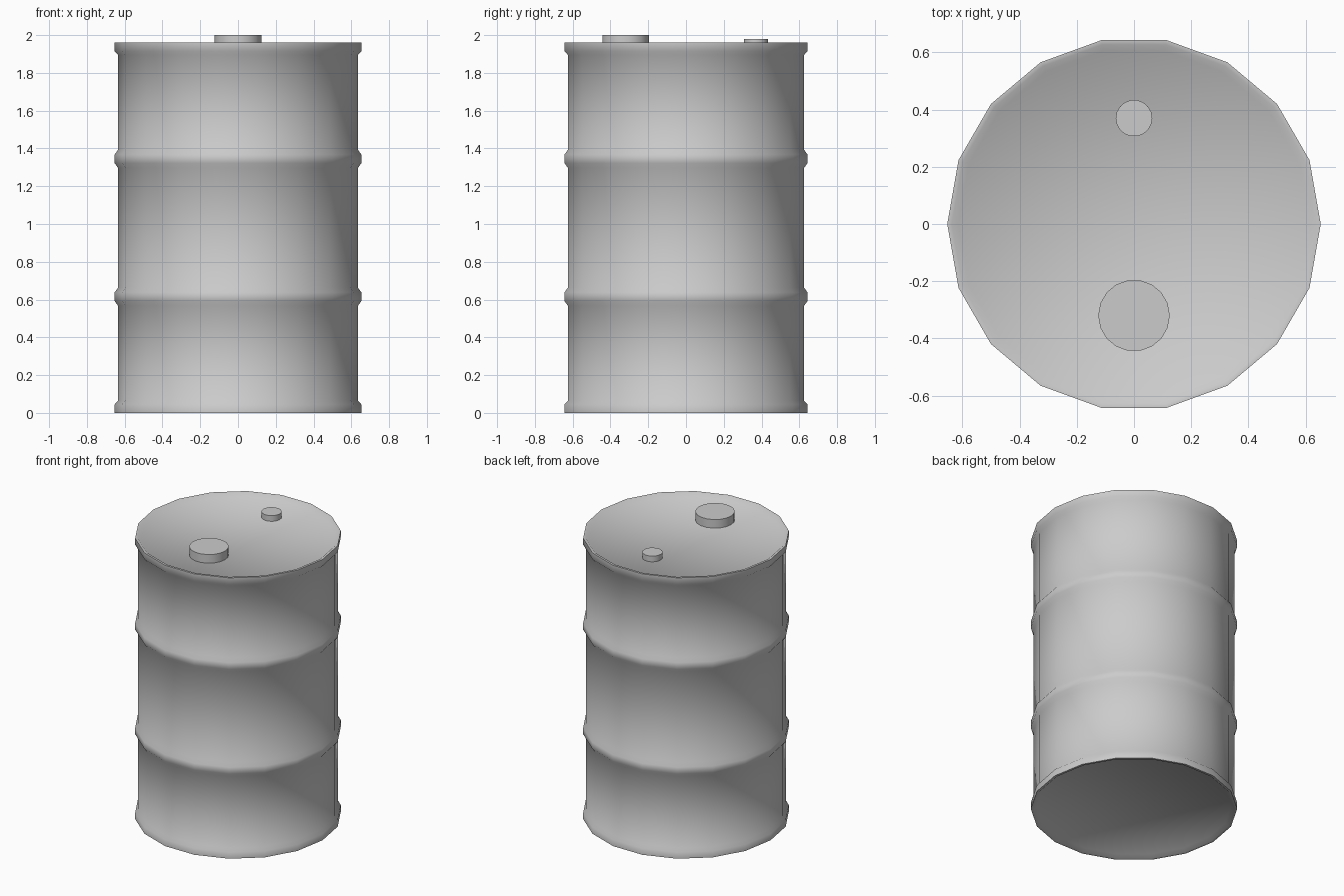
import bpy, bmesh, math

if "Cube" in bpy.data.objects:
    bpy.data.objects.remove(bpy.data.objects["Cube"])

SIDES = 18


def lathe(name, profile, centre=(0, 0), angle=50):
    """Revolve (radius, z) points around a vertical axis and cap both ends."""
    bm = bmesh.new()
    rings = []
    for r, z in profile:
        rings.append([bm.verts.new((r * math.cos(2 * math.pi * i / SIDES),
                                    r * math.sin(2 * math.pi * i / SIDES), z))
                      for i in range(SIDES)])
    for a, b in zip(rings, rings[1:]):
        for i in range(SIDES):
            j = (i + 1) % SIDES
            bm.faces.new((a[i], a[j], b[j], b[i]))
    bm.faces.new(rings[0][::-1])
    bm.faces.new(rings[-1])
    mesh = bpy.data.meshes.new(name)
    bm.to_mesh(mesh)
    bm.free()
    obj = bpy.data.objects.new(name, mesh)
    obj.location = (*centre, 0)
    bpy.context.collection.objects.link(obj)
    bpy.ops.object.select_all(action='DESELECT')
    obj.select_set(True)
    bpy.context.view_layer.objects.active = obj
    bpy.ops.object.shade_smooth_by_angle(angle=math.radians(angle))
    return obj


BODY, RIM, TOP, LID = 0.635, 0.653, 1.96, 1.94


def rib(z):
    return [(BODY, z - 0.048), (RIM, z - 0.023), (RIM, z + 0.023), (BODY, z + 0.048)]


# Drum body: recessed base, lower rim, two rolled ribs, upper rim, recessed lid
lower = [(0.615, TOP - LID), (0.637, 0), (RIM, 0), (RIM, 0.045), (BODY, 0.065)]
upper = [(r, TOP - z) for r, z in reversed(lower)]
lathe("drum_body", lower + rib(0.615) + rib(TOP - 0.615) + upper)

# Filler caps on the lid
lathe("large_cap", [(0.125, LID - 0.01), (0.125, 2.0)], (0, -0.32))
lathe("small_cap", [(0.064, LID - 0.01), (0.064, 1.98)], (0, 0.37))
